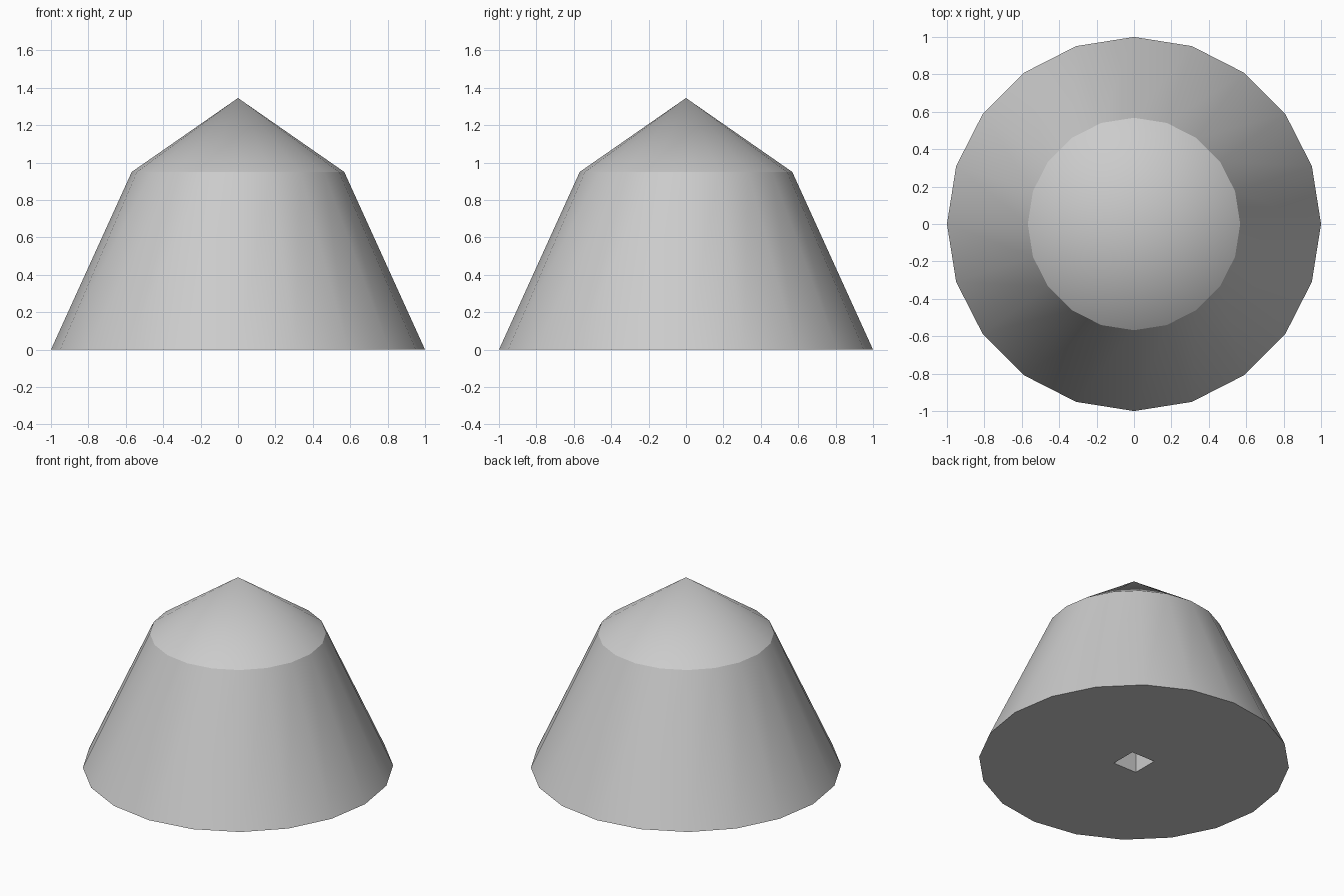
import bpy, bmesh
from math import cos, sin, pi, radians

SIDES = 20
BASE_R, TOP_R = 1.0, 0.568
SHOULDER_Z, APEX_Z = 0.95, 1.345
HOLE, HOLE_DEPTH = 0.092, 0.5

cube = bpy.data.objects.get("Cube")
if cube:
    bpy.data.objects.remove(cube, do_unlink=True)

grey = bpy.data.materials.new("plain grey")
grey.use_nodes = True
colour = (0.6, 0.6, 0.6, 1)
grey.diffuse_color = colour
grey.node_tree.nodes["Principled BSDF"].inputs["Base Color"].default_value = colour


def ring(bm, radius, z, sides=SIDES, turn=0.0):
    angles = [turn + 2 * pi * i / sides for i in range(sides)]
    return [bm.verts.new((radius * cos(a), radius * sin(a), z)) for a in angles]


def wall(bm, low, high):
    for i in range(len(low)):
        j = (i + 1) % len(low)
        bm.faces.new((low[i], low[j], high[j], high[i]))


def loop_edges(bm, verts):
    return [bm.edges.get((v, verts[i - 1])) for i, v in enumerate(verts)]


def finish(bm, name):
    bmesh.ops.recalc_face_normals(bm, faces=bm.faces)
    mesh = bpy.data.meshes.new(name)
    bm.to_mesh(mesh)
    bm.free()
    mesh.materials.append(grey)
    obj = bpy.data.objects.new(name, mesh)
    bpy.context.collection.objects.link(obj)
    bpy.ops.object.select_all(action="DESELECT")
    obj.select_set(True)
    bpy.context.view_layer.objects.active = obj
    bpy.ops.object.shade_smooth_by_angle(angle=radians(25))


# Tapered body, with a square socket sunk into its underside
bm = bmesh.new()
base = ring(bm, BASE_R, 0)
shoulder = ring(bm, TOP_R, SHOULDER_Z)
wall(bm, base, shoulder)
bm.faces.new(shoulder)
mouth = ring(bm, HOLE * 2 ** 0.5, 0, 4, pi / 4)
socket_end = ring(bm, HOLE * 2 ** 0.5, HOLE_DEPTH, 4, pi / 4)
wall(bm, mouth, socket_end)
bm.faces.new(socket_end)
bmesh.ops.triangle_fill(bm, use_beauty=True,
                        edges=loop_edges(bm, base) + loop_edges(bm, mouth))
finish(bm, "tapered_body")

# Shallow pointed cap
bm = bmesh.new()
rim = ring(bm, TOP_R, SHOULDER_Z)
tip = bm.verts.new((0, 0, APEX_Z))
for i, v in enumerate(rim):
    bm.faces.new((rim[i - 1], v, tip))
finish(bm, "pointed_cap")
